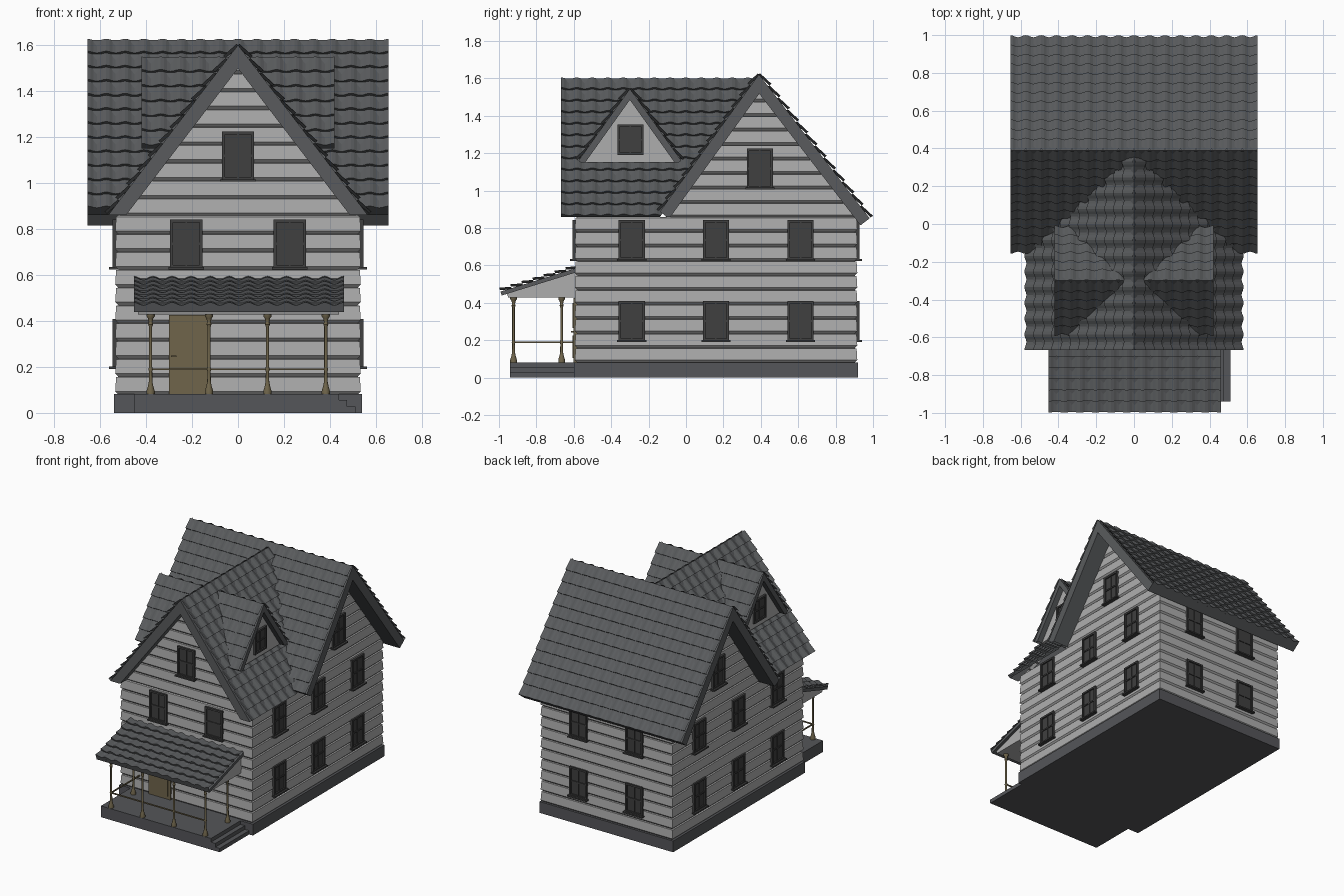
import bpy, bmesh, math
from mathutils import Vector as V

if "Cube" in bpy.data.objects:
    bpy.data.objects.remove(bpy.data.objects["Cube"])


def material(name, r, g, b):
    m = bpy.data.materials.new(name)
    m.diffuse_color = (r, g, b, 1)
    m.use_nodes = True
    m.node_tree.nodes["Principled BSDF"].inputs["Base Color"].default_value = m.diffuse_color
    return m


ROOF = material("roof_grey", 0.10, 0.105, 0.11)
WALL = material("wall_grey", 0.42, 0.42, 0.42)
DARK = material("frame_grey", 0.05, 0.05, 0.05)
STONE = material("base_grey", 0.09, 0.092, 0.1)
WOOD = material("wood", 0.16, 0.13, 0.07)


def finish(bm, name, mat, smooth=False):
    bmesh.ops.recalc_face_normals(bm, faces=bm.faces[:])
    me = bpy.data.meshes.new(name)
    bm.to_mesh(me)
    bm.free()
    ob = bpy.data.objects.new(name, me)
    bpy.context.collection.objects.link(ob)
    me.materials.append(mat)
    if smooth:
        bpy.ops.object.select_all(action='DESELECT')
        ob.select_set(True)
        bpy.context.view_layer.objects.active = ob
        bpy.ops.object.shade_smooth_by_angle(angle=math.radians(35))
    return ob


def add_box(bm, lo, hi):
    vs = bmesh.ops.create_cube(bm, size=1)["verts"]
    for v in vs:
        v.co = V([(a + b) / 2 + c * abs(b - a) for a, b, c in zip(lo, hi, v.co)])


def box(name, lo, hi, mat):
    bm = bmesh.new()
    add_box(bm, lo, hi)
    return finish(bm, name, mat)


def prism_x(name, pts, x0, x1, mat):
    # (y, z) profile extruded along x
    bm = bmesh.new()
    a, b = [[bm.verts.new((x, y, z)) for y, z in pts] for x in (x0, x1)]
    bm.faces.new(a)
    bm.faces.new(b)
    for i in range(len(pts)):
        j = (i + 1) % len(pts)
        bm.faces.new((a[i], a[j], b[j], b[i]))
    return finish(bm, name, mat)


def grid_faces(bm, rows):
    for a, b in zip(rows, rows[1:]):
        for i in range(len(a) - 1):
            bm.faces.new((a[i], a[i + 1], b[i + 1], b[i]))


def cut(bm, planes):
    for co, no in planes:
        bmesh.ops.bisect_plane(bm, geom=bm.verts[:] + bm.edges[:] + bm.faces[:],
                               plane_co=co, plane_no=no, clear_outer=True)


def roof(name, start, end, drop, cols, rows, thick, cuts=(), seg=6):
    # one tiled slope with its slab; drop = vector from ridge to eave
    start, along, drop = V(start), V(end) - V(start), V(drop)
    n = along.cross(drop).normalized()
    n = n if n.z > 0 else -n
    bm = bmesh.new()

    def line(s, h):
        return [bm.verts.new(start + along * (i / (cols * seg)) + drop * s
                             + n * (h + 0.007 * math.cos(2 * math.pi * i / seg)))
                for i in range(cols * seg + 1)]
    lines = []
    for r in range(rows):
        lines += [line(r / rows, 0.001), line((r + 1) / rows, 0.015)]
    lines.append(line(1, -0.006))
    grid_faces(bm, lines)
    ring = [[bm.verts.new(start + along * u + drop * s - n * h)
             for s, h in ((0, 0), (1, 0), (1, thick), (0, thick), (0, 0))] for u in (0, 1)]
    grid_faces(bm, ring)
    for side in ring:
        bm.faces.new(side[:4])
    bmesh.ops.remove_doubles(bm, verts=bm.verts[:], dist=1e-5)
    ridge_no = V((-drop.x, -drop.y, 0))
    cut(bm, [(start, ridge_no)] + list(cuts))
    return finish(bm, name, ROOF)


# lapped siding profile: (outward offset, z) per board
PITCH = 0.0775


def siding(k0, k1):
    out = []
    for k in range(k0, k1):
        z = 0.08 + k * PITCH
        out += [(-0.01, z), (0.004, z + 0.014), (0.0, z + PITCH - 0.002)]
    return out


# walls: four sided stack of boards
bm = bmesh.new()
rows = []
for o, z in siding(0, 10) + [(-0.01, 0.86)]:
    x, y0, y1 = 0.53 + o, -0.59 - o, 0.912 + o
    r = [bm.verts.new(p) for p in ((-x, y0, z), (x, y0, z), (x, y1, z), (-x, y1, z))]
    rows.append(r + r[:1])
grid_faces(bm, rows)
finish(bm, "siding_walls", WALL)


def gable(name, a, b, out, cuts):
    bm = bmesh.new()
    grid_faces(bm, [[bm.verts.new(V((*p, z)) + V(out) * o) for p in (a, b)]
                    for o, z in siding(10, 20)])
    cut(bm, cuts)
    return finish(bm, name, WALL)


gable("front_gable", (-0.53, -0.59), (0.53, -0.59), (0, -1, 0),
      [((0, 0, 1.53), (s * 1.3, 0, 1)) for s in (-1, 1)])
for s, side in ((-1, "left"), (1, "right")):
    gable(side + "_gable", (s * 0.53, -0.2), (s * 0.53, 0.912), (s, 0, 0),
          [((0, 0.39, 1.55), (0, -1.38, 1)), ((0, 0.39, 1.55), (0, 1.3, 1))])

# foundation, porch floor and side steps
box("foundation", (-0.54, -0.6, 0), (0.54, 0.92, 0.082), STONE)
box("porch_floor", (-0.45, -0.94, 0), (0.44, -0.595, 0.082), STONE)
box("porch_step_upper", (0.43, -0.94, 0), (0.475, -0.595, 0.055), STONE)
box("porch_step_lower", (0.43, -0.94, 0), (0.51, -0.595, 0.028), STONE)

# main roof
A, B = (-0.655, 0.39, 1.622), (0.655, 0.39, 1.622)
roof("main_roof_back", A, B, (0, 0.592, -0.77), 16, 12, 0.062)
roof("main_roof_front", A, B, (0, -0.53, -0.735), 16, 12, 0.062, [((0, 0, 0.86), (0, 0, -1))])

# front cross gable roof and the two dormers
for s, side in ((-1, "left"), (1, "right")):
    roof("cross_roof_" + side, (0, -0.667, 1.6), (0, 0.413, 1.6), (s * 0.563, 0, -0.738),
         13, 12, 0.062, [((0, 0.39, 1.59), (0, 1.38, -1)), ((0, 0, 0.86), (0, 0, -1))])
    for t, end in ((-1, "front"), (1, "back")):
        roof(f"dormer_roof_{side}_{end}", (s * 0.42, -0.3, 1.545), (0, -0.3, 1.545),
             (0, t * 0.275, -0.385), 5, 6, 0.035,
             [((0, 0, 1.57), (-s * 1.31, 0, -1)), ((0, 0, 1.15), (0, 0, -1))])
    prism_x("dormer_wall_" + side, [(-0.545, 1.15), (-0.055, 1.15), (-0.3, 1.5)],
            s * 0.3, s * 0.38, WALL)

# porch roof with enclosed underside
roof("porch_roof", (-0.453, -0.58, 0.588), (0.46, -0.58, 0.588), (0, -0.412, -0.128),
     11, 7, 0.022, [((0, -0.585, 0), (0, 1, 0))])
prism_x("porch_ceiling", [(-0.585, 0.428), (-0.585, 0.575), (-0.96, 0.455), (-0.95, 0.428)],
        -0.435, 0.44, WALL)


def window(name, c, out, w=0.14, h=0.212, sill=True):
    # frame, crossbars, glass and sill around a wall point
    c, out = V(c), V(out)
    r = V((-out.y, out.x, 0))
    bm = bmesh.new()

    def part(a0, a1, b0, b1, d):
        p = [c + r * a + V((0, 0, b)) + out * e for a, b, e in ((a0, b0, -0.02), (a1, b1, d))]
        add_box(bm, p[0], p[1])
    f = 0.013
    part(-w / 2, w / 2, -h / 2, h / 2, 0.006)
    for k in (-1, 1):
        part(k * w / 2, k * (w / 2 - f), -h / 2, h / 2, 0.016)
        part(-w / 2, w / 2, k * h / 2, k * (h / 2 - f), 0.016)
    part(-0.004, 0.004, -h / 2, h / 2, 0.011)
    part(-w / 2, w / 2, -0.005, 0.005, 0.012)
    if sill:
        part(-w / 2 - 0.008, w / 2 + 0.008, -h / 2 - 0.006, -h / 2 + 0.004, 0.03)
    # fix boxes whose corners were given in reverse order
    bmesh.ops.recalc_face_normals(bm, faces=bm.faces[:])
    return finish(bm, name, DARK)


LOW, HIGH, TOP = 0.303, 0.736, 1.118
for s, side in ((-1, "left"), (1, "right")):
    for y in (-0.29, 0.16, 0.613):
        for z in (LOW, HIGH):
            window(f"window_{side}", (s * 0.53, y, z), (s, 0, 0))
    window(f"attic_window_{side}", (s * 0.53, 0.395, TOP), (s, 0, 0))
    window(f"dormer_window_{side}", (s * 0.38, -0.297, 1.272), (s, 0, 0), 0.138, 0.165, False)
    window(f"window_front_{side}", (s * 0.225, -0.59, HIGH), (0, -1, 0))
    for z in (LOW, HIGH):
        window(f"window_back_{side}", (s * 0.225, 0.912, z), (0, 1, 0))
window("attic_window_front", (0, -0.59, TOP), (0, -1, 0))

# door with raised panels and handle
bm = bmesh.new()
add_box(bm, (-0.3, -0.602, 0.082), (-0.125, -0.57, 0.425))
for z0, z1 in ((0.105, 0.225), (0.265, 0.4)):
    for x in (-0.28, -0.205):
        add_box(bm, (x, -0.606, z0), (x + 0.06, -0.59, z1))
add_box(bm, (-0.292, -0.616, 0.242), (-0.268, -0.6, 0.249))
finish(bm, "front_door", WOOD)

# turned porch posts
PROFILE = [(0, 0.08), (0.018, 0.08), (0.018, 0.095), (0.012, 0.115), (0.008, 0.135),
           (0.007, 0.18), (0.01, 0.19), (0.007, 0.2), (0.007, 0.375), (0.011, 0.385),
           (0.008, 0.395), (0.011, 0.41), (0.018, 0.42), (0.018, 0.43)]


def post(x, y):
    bm = bmesh.new()
    grid_faces(bm, [[bm.verts.new((x + r * math.cos(a * math.pi / 6),
                                   y + r * math.sin(a * math.pi / 6), z)) for a in range(13)]
                    for r, z in PROFILE])
    bmesh.ops.remove_doubles(bm, verts=bm.verts[:], dist=1e-5)
    return finish(bm, "porch_post", WOOD, True)


for x in (-0.38, -0.126, 0.128, 0.382):
    post(x, -0.922)
for x in (-0.38, 0.382):
    post(x, -0.665)

# railings along the front and the closed left side
box("front_rail", (-0.38, -0.926, 0.186), (0.382, -0.918, 0.194), WOOD)
box("left_rail", (-0.384, -0.922, 0.186), (-0.376, -0.59, 0.194), WOOD)
